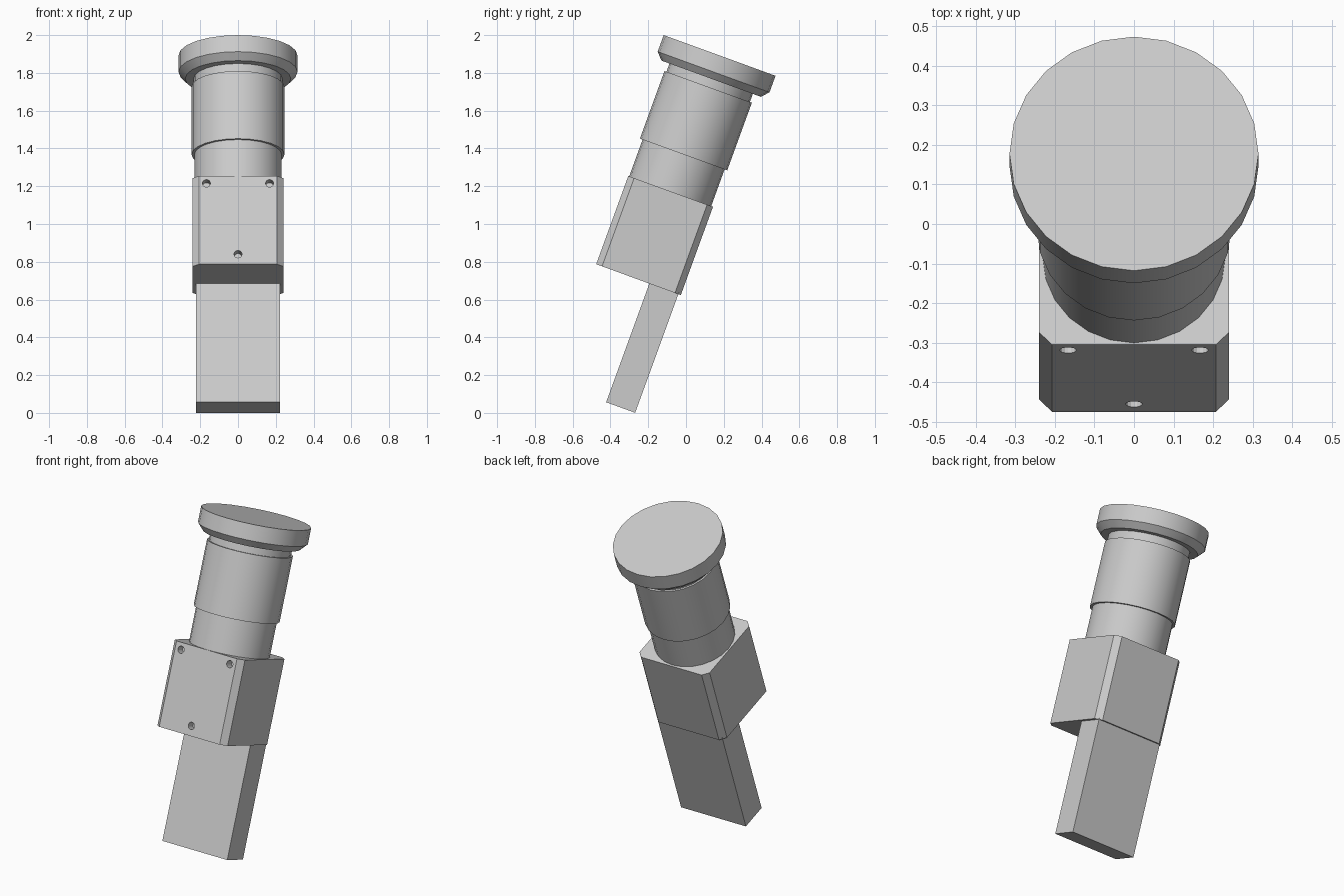
import bpy, bmesh, math
from mathutils import Matrix, Vector

cube = bpy.data.objects.get("Cube")
if cube:
    bpy.data.objects.remove(cube, do_unlink=True)

TILT = Matrix.Rotation(math.radians(-20), 4, 'X')   # whole tool leans back
AXIS_Y = -0.48                                      # barrel axis before tilting
SEGMENTS = 24

grey = bpy.data.materials.new("light_grey")
grey.use_nodes = True
colour = (0.6, 0.6, 0.6, 1)
grey.diffuse_color = colour
grey.node_tree.nodes["Principled BSDF"].inputs["Base Color"].default_value = colour


def finish(name, bm, smooth=False):
    """Tilt the mesh and link it as a named object."""
    bmesh.ops.recalc_face_normals(bm, faces=bm.faces)
    bm.transform(TILT)
    mesh = bpy.data.meshes.new(name)
    bm.to_mesh(mesh)
    bm.free()
    mesh.materials.append(grey)
    obj = bpy.data.objects.new(name, mesh)
    bpy.context.collection.objects.link(obj)
    bpy.ops.object.select_all(action='DESELECT')
    obj.select_set(True)
    bpy.context.view_layer.objects.active = obj
    if smooth:
        bpy.ops.object.shade_smooth_by_angle(angle=math.radians(30))
    return obj


def turned(name, profile):
    """Closed round part from (radius, height) rings."""
    bm = bmesh.new()
    rings = []
    for r, h in profile:
        angles = [math.tau * i / SEGMENTS for i in range(SEGMENTS)]
        rings.append([bm.verts.new((r * math.cos(a), AXIS_Y + r * math.sin(a), h))
                      for a in angles])
    for low, high in zip(rings, rings[1:]):
        for i in range(SEGMENTS):
            j = (i + 1) % SEGMENTS
            bm.faces.new((low[i], low[j], high[j], high[i]))
    bm.faces.new(rings[0])
    bm.faces.new(rings[-1])
    return finish(name, bm, smooth=True)


def box(name, half_width, front, back, bottom, top, chamfer=0):
    """Box with optionally chamfered upright edges."""
    bm = bmesh.new()
    size = Vector((2 * half_width, back - front, top - bottom))
    centre = Vector((0, (front + back) / 2, (bottom + top) / 2))
    bmesh.ops.create_cube(bm, size=1)
    bm.transform(Matrix.LocRotScale(centre, None, size))
    if chamfer:
        upright = [e for e in bm.edges
                   if abs(e.verts[0].co.z - e.verts[1].co.z) > 0.1]
        bmesh.ops.bevel(bm, geom=upright, offset=chamfer, segments=1, affect='EDGES')
    return finish(name, bm)


# Round upper parts
turned("cap", [(0.28, 1.708), (0.315, 1.746), (0.315, 1.839)])
turned("neck", [(0.235, 1.65), (0.235, 1.72)])
turned("upper_barrel", [(0.246, 1.281), (0.246, 1.662)])
turned("lower_barrel", [(0.231, 1.06), (0.231, 1.30)])

# Square lower parts
box("handle", 0.222, -0.4165, -0.253, -0.0915, 0.59)
block = box("block", 0.24, -0.716, -0.239, 0.577, 1.074, chamfer=0.033)

# Blind screw holes in the front of the block
bm = bmesh.new()
for x, h in ((-0.167, 1.033), (0.167, 1.033), (0, 0.634)):
    place = Matrix.Translation((x, -0.716, h)) @ Matrix.Rotation(math.pi / 2, 4, 'X')
    bmesh.ops.create_cone(bm, cap_ends=True, segments=16, radius1=0.021,
                          radius2=0.021, depth=0.1, matrix=place)
cutter = finish("hole_cutter", bm)
cutter.hide_render = True
cut = block.modifiers.new("screw_holes", 'BOOLEAN')
cut.operation = 'DIFFERENCE'
cut.solver = 'EXACT'
cut.object = cutter
bpy.context.view_layer.objects.active = block
bpy.ops.object.modifier_apply(modifier=cut.name)
bpy.data.objects.remove(cutter, do_unlink=True)
